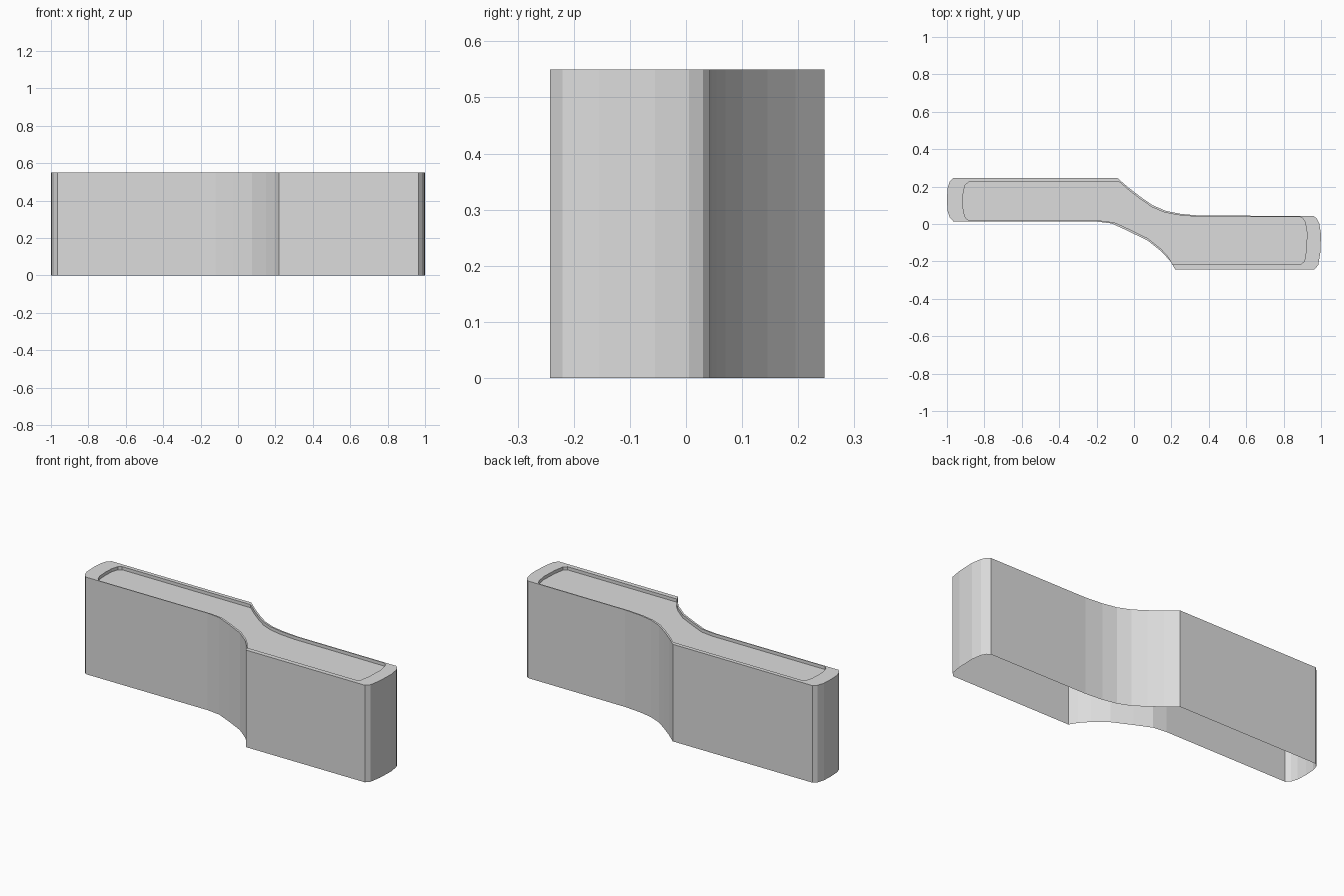
import bpy
import bmesh

cube = bpy.data.objects.get("Cube")
if cube:
    bpy.data.objects.remove(cube, do_unlink=True)

HEIGHT = 0.55
RECESS = 0.018


def make_material(name, value):
    mat = bpy.data.materials.new(name)
    mat.use_nodes = True
    colour = (value, value, value, 1)
    mat.diffuse_color = colour
    mat.node_tree.nodes["Principled BSDF"].inputs["Base Color"].default_value = colour
    return mat


def add_loop(bm, points, z):
    return [bm.verts.new((x, y, z)) for x, y in points]


def join_loops(bm, first, second):
    """Quads between two closed loops with matching corners."""
    count = len(first)
    for i in range(count):
        j = (i + 1) % count
        bm.faces.new((first[i], first[j], second[j], second[i]))


def finish(bm, name, mat):
    mesh = bpy.data.meshes.new(name)
    bm.to_mesh(mesh)
    bm.free()
    mesh.materials.append(mat)
    obj = bpy.data.objects.new(name, mesh)
    bpy.context.collection.objects.link(obj)
    return obj


# Plan outline, counter-clockwise: front side with its curve, then right-hand end
front_side = [(-0.965, 0.013), (-0.2, 0.013), (-0.12, 0.003), (-0.03, -0.038),
              (0.075, -0.09), (0.15, -0.15), (0.195, -0.2), (0.22, -0.242),
              (0.965, -0.242)]
left_end = [(0.985, -0.22), (0.996, -0.155), (1, -0.055), (0.99, 0.005), (0.977, 0.03)]

# Back side with the opposite curve, then the other end
back_side = [(0.96, 0.043), (0.35, 0.045), (0.25, 0.054), (0.17, 0.07), (0.1, 0.1),
             (0.035, 0.145), (-0.03, 0.195), (-0.09, 0.247), (-0.965, 0.247)]
right_end = [(-0.985, 0.228), (-0.997, 0.19), (-1, 0.13), (-0.997, 0.07), (-0.985, 0.035)]

outline = front_side + left_end + back_side + right_end


def inset(points, lift):
    return [(x * 0.92 + 0.005, y * 0.915 + lift) for x, y in points]


pocket = (inset(front_side, 0.006) + inset(left_end, 0.002)
          + inset(back_side, -0.002) + inset(right_end, 0.002))

grey = make_material("plain grey", 0.72)

# Thin outer wall, open underneath, with a flat rim on top
bm = bmesh.new()
base = add_loop(bm, outline, 0)
top = add_loop(bm, outline, HEIGHT)
rim = add_loop(bm, pocket, HEIGHT)
join_loops(bm, base, top)
join_loops(bm, top, rim)
finish(bm, "outer_wall", grey)

# Shallow recessed panel inside the rim
bm = bmesh.new()
lip = add_loop(bm, pocket, HEIGHT)
floor = add_loop(bm, pocket, HEIGHT - RECESS)
join_loops(bm, lip, floor)
bm.faces.new(floor)
finish(bm, "recessed_panel", grey)
